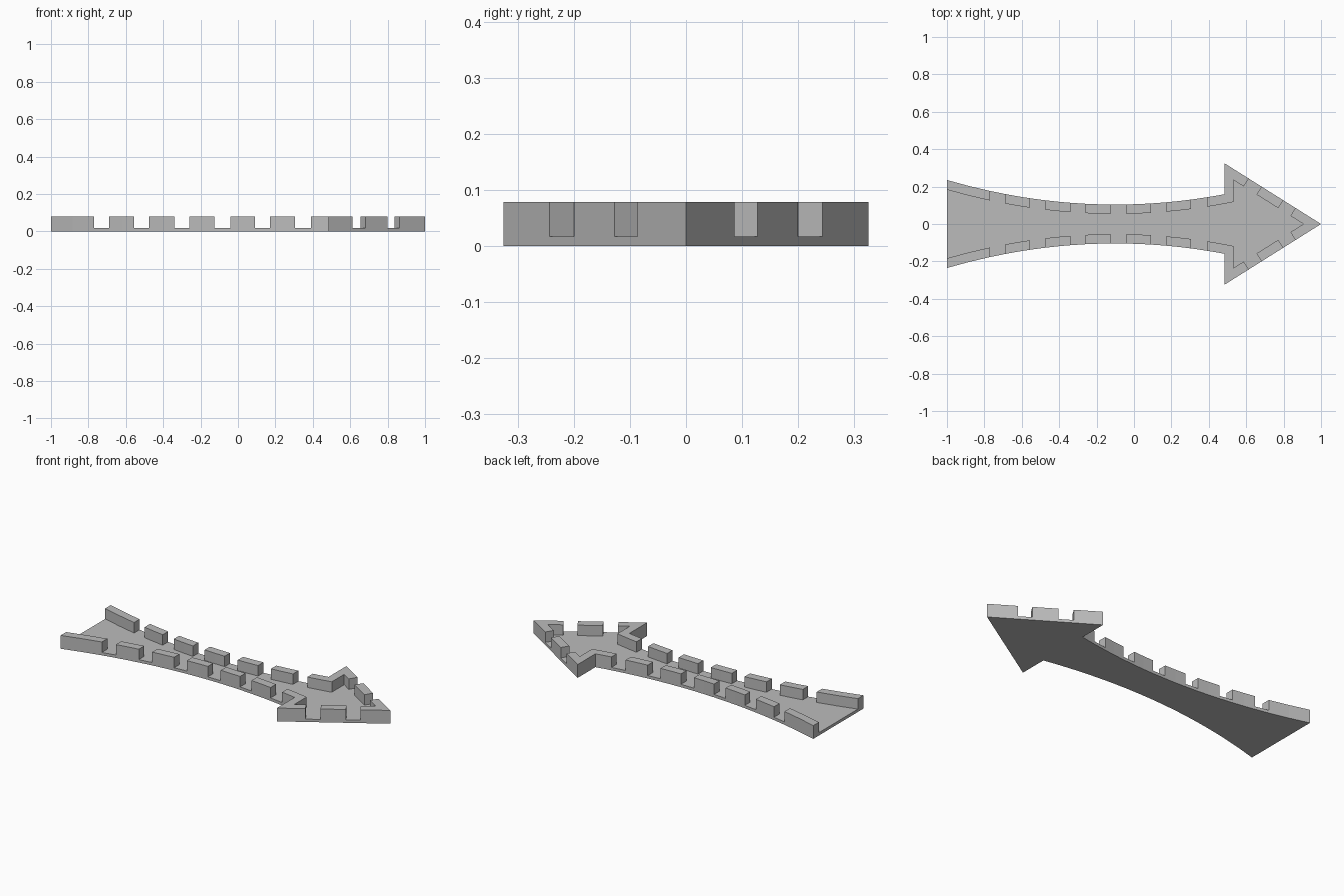
import bpy, bmesh, math
from mathutils import Vector

cube = bpy.data.objects.get("Cube")
if cube:
    bpy.data.objects.remove(cube, do_unlink=True)

FLOOR, TOP, WALL = 0.017, 0.079, 0.05      # floor height, wall height, wall thickness
NECK, BARB, TIP = 0.483, 0.325, 1.0        # arrowhead base x, half width, point x

stone = bpy.data.materials.new("mid grey")
stone.use_nodes = True
stone.diffuse_color = (0.5, 0.5, 0.5, 1)
stone.node_tree.nodes["Principled BSDF"].inputs["Base Color"].default_value = (0.5, 0.5, 0.5, 1)


def prism(name, outline, z0, z1):
    """Extrude a flat outline from z0 to z1."""
    bm = bmesh.new()
    face = bm.faces.new([bm.verts.new((x, y, z0)) for x, y in outline])
    new = bmesh.ops.extrude_face_region(bm, geom=[face])["geom"]
    for v in new:
        if isinstance(v, bmesh.types.BMVert):
            v.co.z = z1
    bmesh.ops.recalc_face_normals(bm, faces=bm.faces)
    mesh = bpy.data.meshes.new(name)
    bm.to_mesh(mesh)
    bm.free()
    mesh.materials.append(stone)
    obj = bpy.data.objects.new(name, mesh)
    bpy.context.collection.objects.link(obj)
    return obj


def mirrored(outline):
    return [(x, -y) for x, y in outline]


def shaft(x, inset=0.0):
    """Point on the curved shaft edge, moved inward by the inset."""
    slope = 0.324 * (x + 0.1)
    return (x, 0.104 + 0.162 * (x + 0.1) ** 2 - inset * math.hypot(1, slope))


def shaft_run(x0, x1, inset=0.0):
    return [shaft(x, inset) for x in (x0, (x0 + x1) / 2, x1)]


# Slanted edge of the head: inward normal and points given by their y
edge = Vector((NECK - TIP, BARB)).normalized()
inward = Vector((-edge.y, edge.x))


def head(y, inset=0.0):
    p = Vector((TIP + (NECK - TIP) * y / BARB, y)) + inward * inset
    return (p.x, p.y)


# Floor in the shape of the whole arrow
spans = [(-1, -0.77), (-0.69, -0.555), (-0.475, -0.34),
         (-0.26, -0.125), (-0.04, 0.09), (0.17, 0.305)]
side = []
for a, b in spans:
    side += shaft_run(a, b)
side += shaft_run(0.39, NECK) + [(NECK, BARB)]
prism("floor", side + [(TIP, 0)] + mirrored(side[::-1]), 0, FLOOR)

# Walls on both sides
inner_x = NECK + WALL
barb_inner = (inner_x, (TIP - WALL / edge.y - inner_x) * BARB / (TIP - NECK))
corner = (shaft_run(0.39, NECK) + [(NECK, BARB), head(0.243), head(0.243, WALL), barb_inner]
          + shaft_run(0.39, inner_x, WALL)[::-1])
middle = [head(0.2), head(0.127), head(0.127, WALL), head(0.2, WALL)]
for label, flip in (("left", False), ("right", True)):
    parts = [(f"shaft_wall_{i + 1}", shaft_run(a, b) + shaft_run(a, b, WALL)[::-1])
             for i, (a, b) in enumerate(spans)]
    parts += [("barb_wall", corner), ("head_wall", middle)]
    for name, outline in parts:
        prism(f"{label}_{name}", mirrored(outline) if flip else outline, FLOOR, TOP)

# Wall around the point
half = [head(0.086, WALL), head(0.086)]
prism("tip_wall", half + [(TIP, 0)] + mirrored(half[::-1]) + [(TIP - WALL / edge.y, 0)], FLOOR, TOP)
